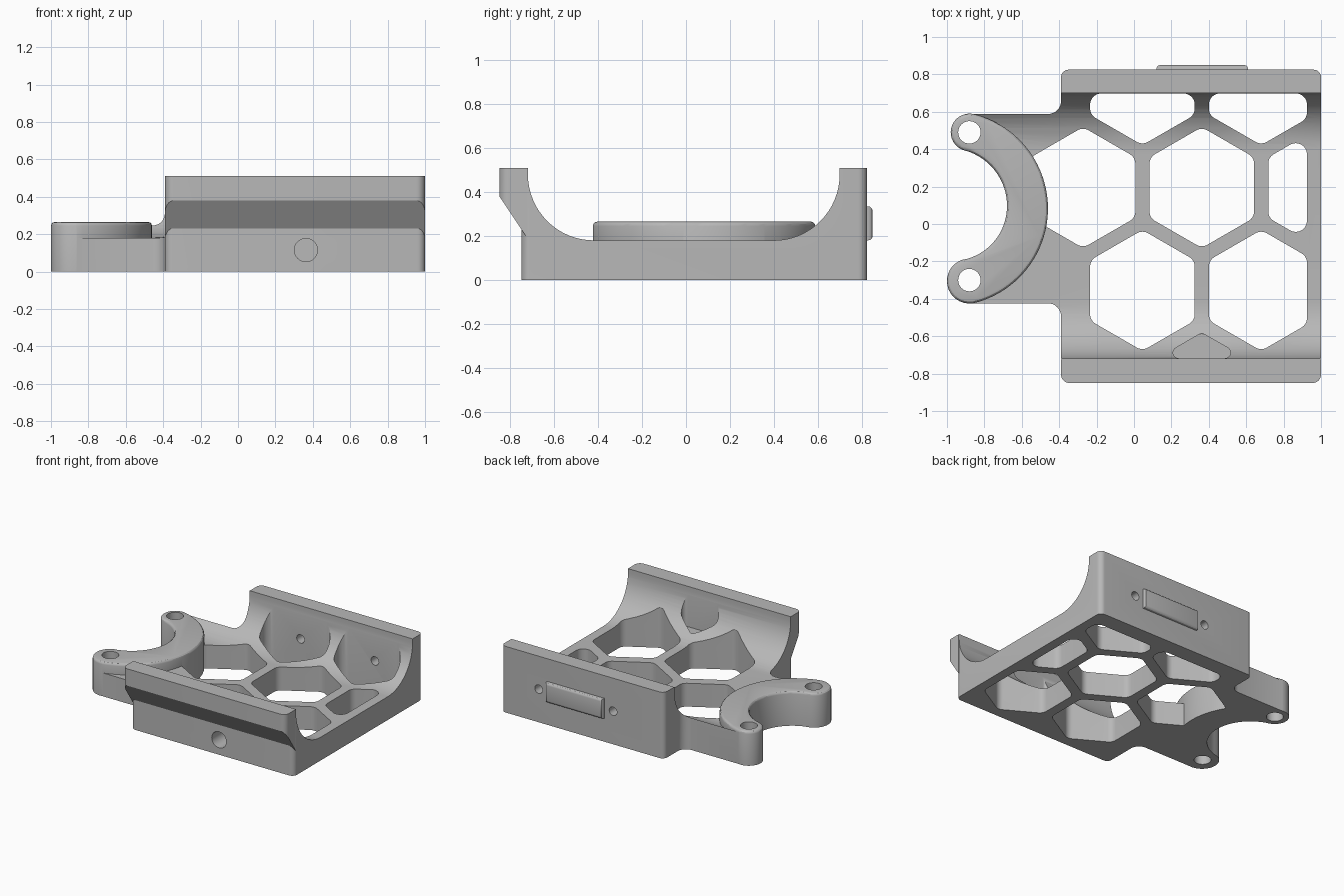
import bpy, bmesh
from math import sin, cos, tan, radians, sqrt
from mathutils import Vector

cube = bpy.data.objects.get("Cube")
if cube:
    bpy.data.objects.remove(cube, do_unlink=True)

grey = bpy.data.materials.new("plain_grey")
grey.use_nodes = True
grey.diffuse_color = (0.48, 0.48, 0.48, 1)
grey.node_tree.nodes["Principled BSDF"].inputs["Base Color"].default_value = (0.48, 0.48, 0.48, 1)


def rounded(corners, steps=8):
    """Polygon from (u, v, radius) corners, each filleted by its radius."""
    out = []
    for i, (u, v, r) in enumerate(corners):
        p = Vector((u, v))
        if r == 0:
            out.append(p)
            continue
        a = (Vector(corners[i - 1][:2]) - p).normalized()
        b = (Vector(corners[(i + 1) % len(corners)][:2]) - p).normalized()
        half = a.angle(b) / 2
        centre = p + (a + b).normalized() * r / sin(half)
        start = p + a * r / tan(half) - centre
        turn = start.angle_signed(p + b * r / tan(half) - centre)
        for k in range(steps + 1):
            t = -turn * k / steps
            out.append(centre + Vector((start.x * cos(t) - start.y * sin(t),
                                        start.x * sin(t) + start.y * cos(t))))
    return out


def arc(cx, cy, r0, r1, a0, a1, n):
    """Arc points, with the radius going from r0 to r1."""
    pts = []
    for k in range(n + 1):
        f = k / n
        a, r = radians(a0 + (a1 - a0) * f), r0 + (r1 - r0) * f
        pts.append(Vector((cx + r * cos(a), cy + r * sin(a))))
    return pts


def prism(name, pts, lo, hi, axis="z", bevel=0.0):
    """Extrude a 2D outline along an axis; bevel rounds the far rim."""
    place = {"x": lambda p, t: (t, p[0], p[1]),
             "y": lambda p, t: (p[0], t, p[1]),
             "z": lambda p, t: (p[0], p[1], t)}[axis]
    bm = bmesh.new()
    low = [bm.verts.new(place(p, lo)) for p in pts]
    top = [bm.verts.new(place(p, hi)) for p in pts]
    bm.faces.new(low[::-1])
    cap = bm.faces.new(top)
    for i in range(len(pts)):
        j = (i + 1) % len(pts)
        bm.faces.new((low[i], low[j], top[j], top[i]))
    bmesh.ops.recalc_face_normals(bm, faces=bm.faces)
    if bevel:
        bmesh.ops.bevel(bm, geom=list(cap.edges), offset=bevel, segments=3,
                        profile=0.5, affect="EDGES")
    mesh = bpy.data.meshes.new(name)
    bm.to_mesh(mesh)
    bm.free()
    mesh.materials.append(grey)
    obj = bpy.data.objects.new(name, mesh)
    bpy.context.collection.objects.link(obj)
    return obj


def combine(obj, other, how):
    """Apply a boolean and remove the helper."""
    mod = obj.modifiers.new(how, "BOOLEAN")
    mod.operation, mod.solver, mod.object = how, "EXACT", other
    bpy.context.view_layer.objects.active = obj
    bpy.ops.object.modifier_apply(modifier=mod.name)
    bpy.data.objects.remove(other, do_unlink=True)


def clip(poly, axis, limit, sign):
    """Keep the part of a polygon where sign * coordinate <= sign * limit."""
    out = []
    for i, p in enumerate(poly):
        q = poly[(i + 1) % len(poly)]
        dp, dq = sign * (p[axis] - limit), sign * (q[axis] - limit)
        if dp <= 0:
            out.append(p)
        if dp * dq < 0:
            out.append(p.lerp(q, dp / (dp - dq)))
    return out


def hexagon(col, row):
    """Cell of the honeycomb, cut off at the frame edges."""
    pitch = 0.635
    cx = 0.045 + pitch * col
    cy = -0.355 + pitch * sqrt(3) / 2 * row
    poly = arc(cx, cy, 0.323, 0.323, 30, 330, 5)
    poly = clip(poly, 0, 0.925, 1)
    poly = clip(poly, 1, 0.698, 1)
    return clip(poly, 1, -0.718, -1)


# Channel body: cross-section along x, trimmed by the plan outline
body = prism("bracket_body", rounded([
    (-0.9, 0, 0), (0.9, 0, 0), (0.9, 0.51, 0), (0.7, 0.51, 0), (0.7, 0.18, 0.3),
    (-0.72, 0.18, 0.3), (-0.72, 0.51, 0), (-0.9, 0.51, 0)], 16), -1.1, 1.1, "x")
plan = rounded([
    (1, -0.75, 0.04), (1, 0.825, 0.04), (-0.39, 0.825, 0.04), (-0.39, 0.588, 0.07),
    (-0.87, 0.588, 0), (-0.62, 0.3, 0), (-0.57, 0.09, 0), (-0.62, -0.12, 0),
    (-0.87, -0.424, 0), (-0.39, -0.424, 0.07), (-0.39, -0.75, 0.04)])
combine(body, prism("plan_trim", plan, -0.1, 0.7), "INTERSECT")

# Overhanging lip on the front wall
lip = prism("front_lip", [(-0.9, 0.51), (-0.9, 0.455), (-0.725, 0.1925), (-0.725, 0.51)],
            -0.5, 1.1, "x")
lip_plan = rounded([(-0.39, -0.85, 0.045), (1, -0.85, 0.045), (1, -0.6, 0), (-0.39, -0.6, 0)])
combine(lip, prism("lip_trim", lip_plan, 0, 0.7), "INTERSECT")
combine(body, lip, "UNION")

# Honeycomb openings through the floor
for col, row in [(0, 0), (1, 0), (-0.5, 1), (0.5, 1), (1.5, 1), (0, 2), (1, 2)]:
    cell = rounded([(p.x, p.y, 0.06) for p in hexagon(col, row)])
    combine(body, prism("cell_cutter", cell, -0.2, 0.8), "DIFFERENCE")

# Shallow pocket at the foot of the front wall
pocket = rounded([(p.x, p.y, 0.03) for p in hexagon(0.5, -1)])
combine(body, prism("pocket_cutter", pocket, 0.2, 0.8), "DIFFERENCE")

# Raised crescent mount with two lobes
crescent = (arc(-0.98, 0.085, 0.523, 0.517, -77, 77, 44)
            + arc(-0.88, 0.49, 0.1, 0.1, 84, 252, 16)
            + arc(-0.98, 0.085, 0.317, 0.285, 72, -72, 28)
            + arc(-0.88, -0.305, 0.12, 0.12, 110, 276, 16))
combine(body, prism("crescent_mount", crescent, 0, 0.265, "z", 0.02), "UNION")

# Screw holes: lobes, back wall, blind hole in front
for y in (0.49, -0.3):
    combine(body, prism("lobe_hole", arc(-0.88, y, 0.06, 0.06, 0, 348.75, 31), -0.2, 0.6),
            "DIFFERENCE")
for x in (0.045, 0.68):
    combine(body, prism("wall_hole", arc(x, 0.255, 0.033, 0.033, 0, 345, 23), 0.6, 1, "y"),
            "DIFFERENCE")
combine(body, prism("front_hole", arc(0.363, 0.115, 0.062, 0.062, 0, 348.75, 31), -1, -0.6, "y"),
        "DIFFERENCE")

# Chamfered plate on the back wall
plate = prism("back_plate", [(0.12, 0.18), (0.61, 0.18), (0.61, 0.335), (0.12, 0.335)],
              0.81, 0.85, "y", 0.02)

for obj in (body, plate):
    bpy.ops.object.select_all(action="DESELECT")
    obj.select_set(True)
    bpy.context.view_layer.objects.active = obj
    bpy.ops.object.shade_smooth_by_angle(angle=radians(30))
